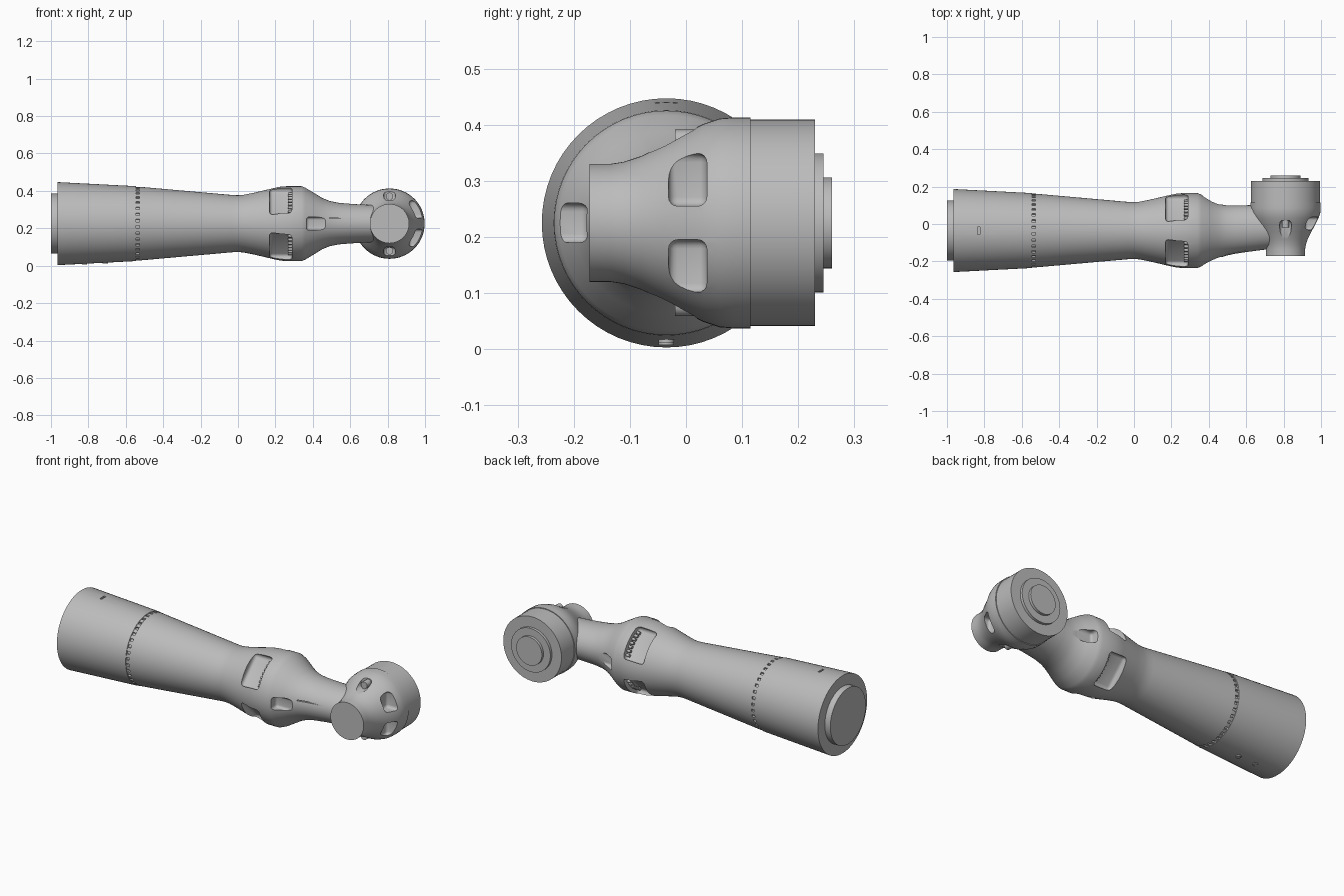
import bpy
import bmesh
from math import sin, cos, pi, radians
from mathutils import Matrix, Vector

cube = bpy.data.objects.get("Cube")
if cube:
    bpy.data.objects.remove(cube, do_unlink=True)

grey = bpy.data.materials.new("cast grey")
grey.use_nodes = True
COLOUR = (0.5, 0.5, 0.5, 1)
grey.diffuse_color = COLOUR
grey.node_tree.nodes["Principled BSDF"].inputs["Base Color"].default_value = COLOUR

TUBE_Y, MID_Z, HEAD_X = -0.035, 0.225, 0.81
# Local z points out of the tube and out of the head
ALONG_X = Matrix.Translation((0, TUBE_Y, MID_Z))
ALONG_Y = Matrix.Translation((HEAD_X, 0, MID_Z)) @ Matrix.Rotation(radians(90), 4, 'Z')


def finish(name, bm):
    bmesh.ops.recalc_face_normals(bm, faces=bm.faces)
    mesh = bpy.data.meshes.new(name)
    bm.to_mesh(mesh)
    bm.free()
    mesh.materials.append(grey)
    obj = bpy.data.objects.new(name, mesh)
    bpy.context.collection.objects.link(obj)
    return obj


def loft(name, sections, matrix, sides=64):
    """Closed skin through ellipses (x, centre y, half width, half height)."""
    bm = bmesh.new()
    rings = []
    for x, cy, ry, rz in sections:
        rings.append([bm.verts.new(matrix @ Vector((x, cy + ry * cos(2 * pi * i / sides),
                      rz * sin(2 * pi * i / sides)))) for i in range(sides)])
    for a, b in zip(rings, rings[1:]):
        for i in range(sides):
            j = (i + 1) % sides
            bm.faces.new((a[i], a[j], b[j], b[i]))
    bm.faces.new(rings[0])
    bm.faces.new(rings[-1])
    return finish(name, bm)


def turned(name, profile, matrix):
    return loft(name, [(x, 0, r, r) for x, r in profile], matrix)


def around(angle, x, radius):
    """Frame on a surface turned about local x, with z outward."""
    return Matrix.Rotation(radians(angle), 4, 'X') @ Matrix.Translation((x, 0, radius))


def add_block(bm, matrix, size, bevel=0.0):
    made = bmesh.ops.create_cube(bm, size=1, matrix=matrix @ Matrix.Diagonal((*size, 1)))
    if bevel:
        edges = {e for v in made["verts"] for e in v.link_edges}
        bmesh.ops.bevel(bm, geom=list(edges), offset=bevel, segments=4, profile=0.5,
                        affect='EDGES')


def add_pin(bm, matrix, radius, depth):
    bmesh.ops.create_cone(bm, cap_ends=True, segments=16, radius1=radius, radius2=radius,
                          depth=depth, matrix=matrix)


def cut(target, bm):
    cutter = finish("pocket_cutter", bm)
    cutter.hide_render = True
    mod = target.modifiers.new("pockets", 'BOOLEAN')
    mod.operation = 'DIFFERENCE'
    mod.solver = 'EXACT'
    mod.object = cutter
    bpy.ops.object.select_all(action='DESELECT')
    bpy.context.view_layer.objects.active = target
    target.select_set(True)
    bpy.ops.object.modifier_apply(modifier=mod.name)
    bpy.data.objects.remove(cutter, do_unlink=True)


# Long tapered tube with its flared collar and the neck behind it
body = [(-0.965, 0.222), (-0.56, 0.201), (-0.546, 0.2), (-0.546, 0.188), (-0.526, 0.188),
        (-0.526, 0.197), (-0.03, 0.153), (0.0, 0.152), (0.03, 0.154), (0.08, 0.164),
        (0.2, 0.192), (0.23, 0.198), (0.26, 0.2), (0.34, 0.2)]
neck = [(0.36, -0.035, 0.192, 0.192), (0.41, -0.037, 0.164, 0.162),
        (0.45, -0.038, 0.146, 0.137), (0.49, -0.035, 0.135, 0.121),
        (0.54, -0.03, 0.129, 0.111), (0.6, -0.025, 0.125, 0.106),
        (0.66, -0.02, 0.122, 0.102), (0.78, -0.015, 0.112, 0.098)]
arm = loft("arm_tube", [(x, 0, r, r) for x, r in body] +
           [(x, cy - TUBE_Y, ry, rz) for x, cy, ry, rz in neck], ALONG_X)
parts = [arm]

# Four collar windows, small pockets behind the collar, and a thin slot
bm = bmesh.new()
for angle in (45, 135, 225, 315):
    add_block(bm, ALONG_X @ around(angle, 0.228, 0.24), (0.12, 0.19, 0.18), 0.018)
for angle in (90, 270):
    add_block(bm, ALONG_X @ around(angle, 0.42, 0.205), (0.11, 0.07, 0.13), 0.015)
cut(arm, bm)
bm = bmesh.new()
add_block(bm, ALONG_X @ around(90, 0.56, 0.125) @ Matrix.Translation((0, 0.03, 0)),
          (0.14, 0.005, 0.03))
add_block(bm, ALONG_X @ around(0, -0.83, 0.215), (0.012, 0.04, 0.02))
cut(arm, bm)

# Round mounting plate on the wide end
parts.append(turned("end_plate", [(-1.0, 0.16), (-0.95, 0.16)], ALONG_X))

# Dashed ring of tabs filling the tube groove
bm = bmesh.new()
for i in range(36):
    add_block(bm, ALONG_X @ around(i * 10, -0.536, 0.19), (0.02, 0.02, 0.014))
parts.append(finish("groove_tabs", bm))

# Screw heads in the collar windows
bm = bmesh.new()
for angle in (45, 135, 225, 315):
    for step in range(-3, 4):
        add_pin(bm, ALONG_X @ around(angle + step * 7.5, 0.28, 0.172) @
                Matrix.Rotation(radians(90), 4, 'Y'), 0.008, 0.025)
parts.append(finish("collar_screws", bm))

# Two small plugs under the wide end
bm = bmesh.new()
for x, radius in ((-0.71, 0.207), (-0.82, 0.211)):
    add_pin(bm, ALONG_X @ around(180, x, radius), 0.014, 0.014)
parts.append(finish("drain_plugs", bm))

# Wrist head, narrowing toward the front face
head = turned("wrist_head", [(-0.172, 0.105), (-0.135, 0.105), (-0.11, 0.109),
              (-0.08, 0.119), (-0.04, 0.139), (0, 0.161), (0.03, 0.176), (0.06, 0.186),
              (0.085, 0.188), (0.115, 0.188)], ALONG_Y)
parts.append(head)

# Pockets either side of the outer rib, and slots above and below
bm = bmesh.new()
for side in (-1, 1):
    pocket = Matrix.Translation((HEAD_X + 0.18, 0.003, MID_Z + side * 0.077))
    add_block(bm, pocket, (0.15, 0.068, 0.094), 0.016)
    slot = Matrix.Translation((HEAD_X, -0.04, MID_Z + side * 0.19))
    add_block(bm, slot, (0.062, 0.12, 0.13), 0.02)
cut(head, bm)

# Screw seats inside the slots
bm = bmesh.new()
for side in (-1, 1):
    add_pin(bm, Matrix.Translation((HEAD_X, 0.0, MID_Z + side * 0.146)) @
            Matrix.Rotation(radians(90), 4, 'X'), 0.02, 0.04)
parts.append(finish("slot_screws", bm))

# Rear cap with its stepped flange
parts.append(turned("rear_cap", [(0.113, 0.184), (0.23, 0.184)], ALONG_Y))
parts.append(turned("rear_flange", [(0.22, 0.124), (0.245, 0.124)], ALONG_Y))
parts.append(turned("rear_hub", [(0.24, 0.081), (0.26, 0.081)], ALONG_Y))

bpy.ops.object.select_all(action='DESELECT')
for part in parts:
    part.select_set(True)
bpy.context.view_layer.objects.active = arm
bpy.ops.object.shade_smooth_by_angle(angle=radians(30))
